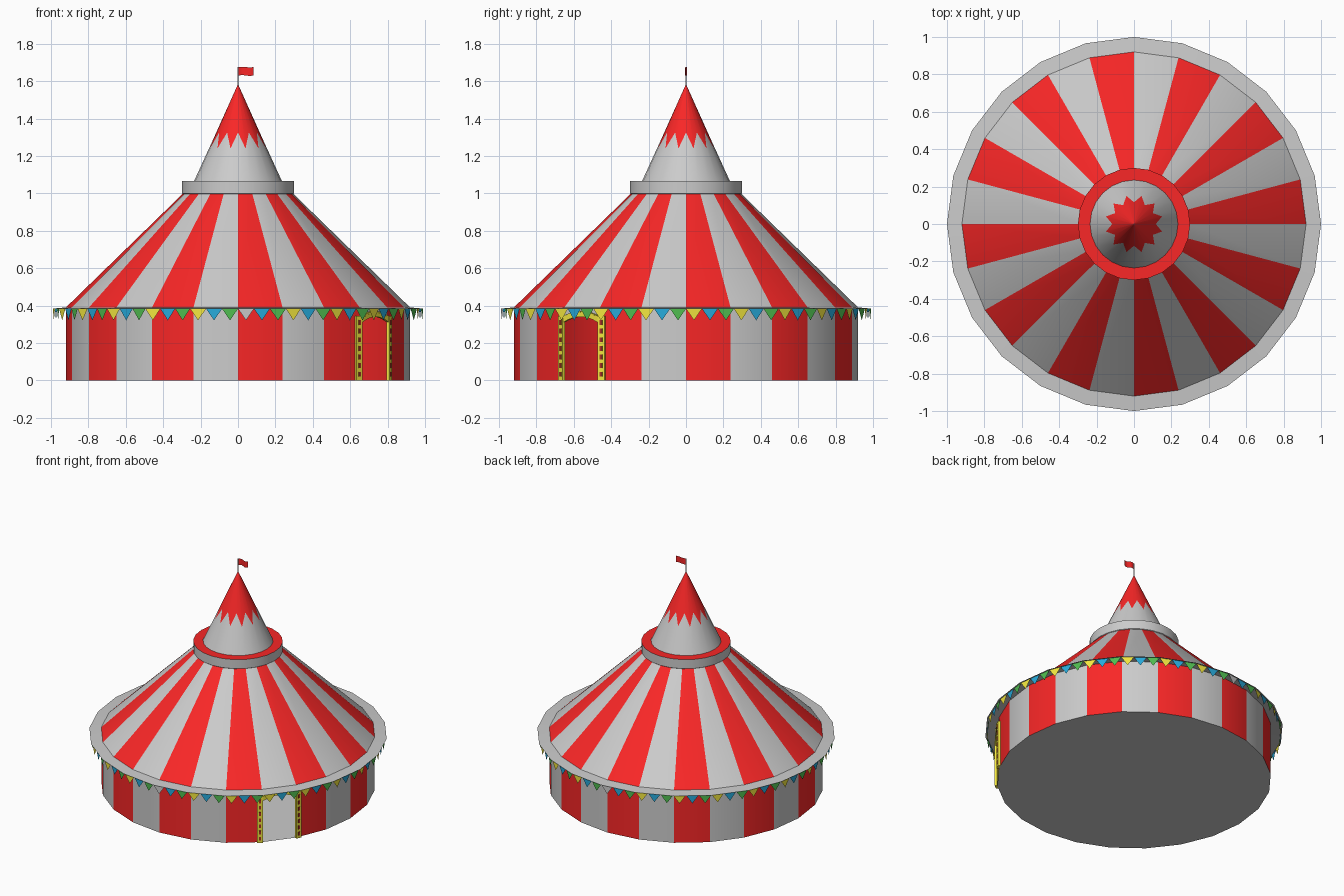
import bpy, math
from mathutils import Vector, Matrix

if "Cube" in bpy.data.objects:
    bpy.data.objects.remove(bpy.data.objects["Cube"])

N = 24


def mat(name, r, g, b):
    m = bpy.data.materials.new(name)
    m.diffuse_color = (r, g, b, 1)
    m.use_nodes = True
    m.node_tree.nodes["Principled BSDF"].inputs["Base Color"].default_value = m.diffuse_color
    return m


WHITE = mat("canvas_white", .8, .8, .8)
RED = mat("canvas_red", .95, .02, .02)
YELLOW = mat("yellow", .9, .8, .05)
BLUE = mat("blue", .02, .4, .7)
GREEN = mat("green", .08, .5, .08)
DARK = mat("dark_red", .4, .03, .02)


def polar(r, deg, z):
    a = math.radians(deg)
    return Vector((r * math.cos(a), r * math.sin(a), z))


def make(name, verts, faces, mats, idx=None, smooth=False):
    me = bpy.data.meshes.new(name)
    me.from_pydata([tuple(v) for v in verts], [], faces)
    for m in mats:
        me.materials.append(m)
    if idx:
        me.polygons.foreach_set("material_index", idx)
    if smooth:
        me.shade_smooth()
        me.set_sharp_from_angle(angle=math.radians(30))
    ob = bpy.data.objects.new(name, me)
    bpy.context.collection.objects.link(ob)
    return ob


def lathe(name, profile, color, skip=None):
    """Revolve (r, z) points in 24 steps; color(band, sector) -> 0 white, 1 red.
    r and z may be functions of the step, for zigzag rings."""
    verts, faces, idx = [], [], []
    for ring in profile:
        for i in range(N):
            r, z = ring(i) if callable(ring) else ring
            verts.append(polar(r, i * 360 / N, z))
    for b in range(len(profile) - 1):
        for i in range(N):
            if i == skip:
                continue
            j = (i + 1) % N
            faces.append((b * N + i, b * N + j, (b + 1) * N + j, (b + 1) * N + i))
            idx.append(color(b, i))
    return make(name, verts, faces, [WHITE, RED], idx, True)


def bars(name, segs, width, depth, material):
    """Boxes from p to q, flat side facing n, all in one object."""
    verts, faces = [], []
    for p, q, n in segs:
        s = (q - p).normalized().cross(n) * width / 2
        d = n * depth / 2
        o = len(verts)
        for e in (p, q):
            verts += [e - s - d, e + s - d, e + s + d, e - s + d]
        faces += [tuple(o + k for k in f) for f in
                  ((0, 3, 2, 1), (4, 5, 6, 7), (0, 1, 5, 4), (1, 2, 6, 5), (2, 3, 7, 6), (3, 0, 4, 7))]
    return make(name, verts, faces, [material])


stripe = lambda b, i: 1 - i % 2

# Striped wall with the door bay left open, and the floor
DOOR = 21
lathe("wall", [(.92, 0), (.92, .39)], stripe, DOOR)
make("floor", [polar(.92, i * 15, 0) for i in range(N)], [tuple(reversed(range(N)))], [WHITE])

# Striped roof with a plain flat brim
lathe("roof", [(1, .383), (.92, .39), (.293, 1.0)],
      lambda b, i: stripe(b, i) if b == 1 else 0)

# Collar with red top ring
lathe("collar", [(.293, .995), (.3, 1.0), (.3, 1.067), (.235, 1.067)],
      lambda b, i: 1 if b == 2 else 0)

# Spire with zigzag red cap
APEX = 1.58
cone_r = lambda z: .235 * (APEX - z) / (APEX - 1.065)


def zigzag(i):
    z = 1.24 if i % 2 else 1.325
    return cone_r(z), z


lathe("spire", [(.235, 1.065), zigzag, (.002, APEX)], lambda b, i: b)

# Flag and pole
bpy.ops.mesh.primitive_cylinder_add(vertices=8, radius=.004, depth=.11, location=(0, 0, 1.62))
bpy.context.object.name = "flag_pole"
fv = []
for k in range(7):
    x, w = .08 * k / 6 + .003, .006 * math.sin(k * 1.05)
    fv += [(x, w, 1.63 + w * .3), (x, w, 1.675 + w * .3)]
make("flag", fv, [(2 * k, 2 * k + 2, 2 * k + 3, 2 * k + 1) for k in range(6)], [RED], None, True)

# Bunting: three pennants on each side of the brim
groups = {"yellow": (YELLOW, []), "blue": (BLUE, []), "green": (GREEN, []), "white": (WHITE, [])}
for i in range(N):
    a, b = polar(.99, i * 15, .383), polar(.99, i * 15 + 15, .383)
    for k in range(3):
        n = (i * 3 + k - 54) % 72
        key = "white" if n % 36 == 0 else ("yellow", "blue", "green")[n % 3]
        p, q = a.lerp(b, k / 3), a.lerp(b, (k + 1) / 3)
        groups[key][1].extend([p, q, (p + q) / 2 + Vector((0, 0, -.062))])
for key, (m, v) in groups.items():
    make("bunting_" + key, v, [(k, k + 2, k + 1) for k in range(0, len(v), 3)], [m])

# Door: arch curve across the open bay
c0, c1 = polar(.92, DOOR * 15, 0), polar(.92, DOOR * 15 + 15, 0)
out = polar(1, DOOR * 15 + 7.5, 0)
up = Vector((0, 0, 1))
S = 8
arch = [c0.lerp(c1, k / S) + up * (.325 + .03 * (1 - (2 * k / S - 1) ** 2)) for k in range(S + 1)]
pv = []
for p in arch:
    pv += [p, Vector((p.x, p.y, .39))]
make("door_header", pv, [(2 * k, 2 * k + 2, 2 * k + 3, 2 * k + 1) for k in range(S)], [WHITE])
bars("door_arch", [(arch[k] + out * .008, arch[k + 1] + out * .008, out) for k in range(S)],
     .03, .016, YELLOW)

# Door posts follow the neighbouring wall panels, with dark studs
posts, studs = [], []
for corner, ang, side in ((c0, DOOR * 15 - 7.5, -1), (c1, DOOR * 15 + 22.5, 1)):
    n = polar(1, ang, 0)
    base = corner + n * .008 + up.cross(n) * side * .013
    posts.append((base, base + up * .345, n))
    for k in range(7):
        s = base + n * .008 + up * (.02 + k * .046)
        studs.append((s, s + up * .026, n))
bars("door_posts", posts, .04, .016, YELLOW)
bars("door_studs", studs, .014, .006, DARK)
